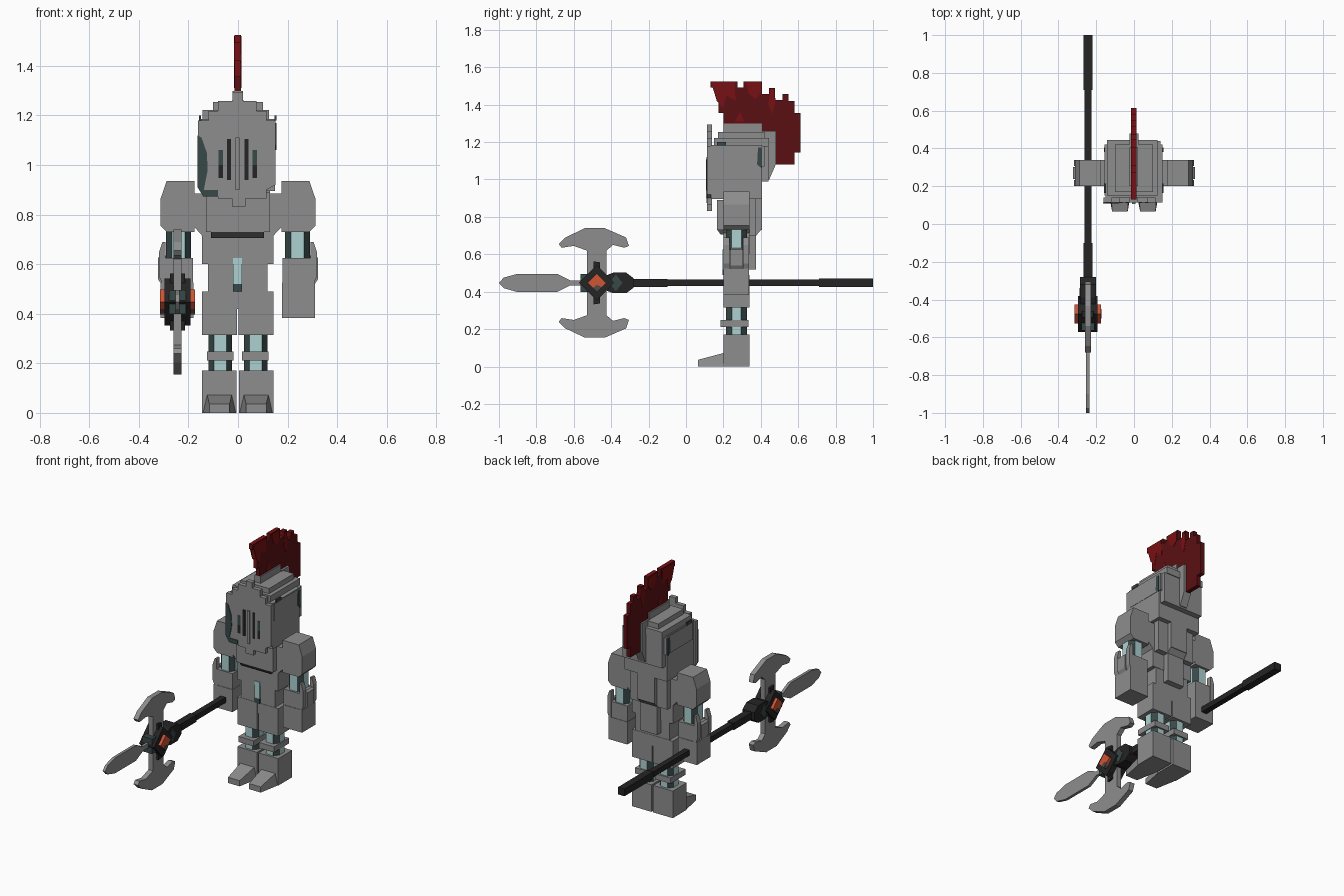
import bpy, bmesh, math
from mathutils import Vector


def mat(name, rgb):
    m = bpy.data.materials.new(name)
    m.diffuse_color = (*rgb, 1)
    return m


STEEL = mat("steel grey", (0.27, 0.27, 0.27))
SHADE = mat("dark grey", (0.07, 0.07, 0.07))
BLACK = mat("black", (0.018, 0.018, 0.018))
TEAL = mat("dark teal", (0.04, 0.065, 0.065))
ICE = mat("pale blue", (0.42, 0.64, 0.64))
ORANGE = mat("orange", (0.62, 0.09, 0.035))
RED = mat("bright red", (0.19, 0.005, 0.006))
MAROON = mat("dark red", (0.105, 0.005, 0.006))


def prism(name, pts, axis, lo, hi, *mats):
    """Extrude an outline along an axis: x uses (y,z), y uses (x,z), z uses (x,y)."""
    place = {"x": lambda a, b, t: (t, a, b), "y": lambda a, b, t: (a, t, b),
             "z": lambda a, b, t: (a, b, t)}[axis]
    bm = bmesh.new()
    face = bm.faces.new([bm.verts.new(place(a, b, lo)) for a, b in pts])
    ext = bmesh.ops.extrude_face_region(bm, geom=[face])
    moved = [v for v in ext["geom"] if isinstance(v, bmesh.types.BMVert)]
    bmesh.ops.translate(bm, verts=moved, vec=Vector(place(0, 0, hi - lo)))
    bmesh.ops.recalc_face_normals(bm, faces=bm.faces)
    me = bpy.data.meshes.new(name)
    bm.to_mesh(me)
    bm.free()
    for m in mats:
        me.materials.append(m)
    ob = bpy.data.objects.new(name, me)
    bpy.context.collection.objects.link(ob)
    return ob


def box(name, x, y, z, m=STEEL):
    return prism(name, [(x[0], y[0]), (x[1], y[0]), (x[1], y[1]), (x[0], y[1])], "z", *z, m)


def joint(name, cx, z, hx, hy, flat):
    """Eight-sided glowing joint: pale faces, dark corners."""
    pts = [(hx, -flat), (hx, flat), (flat, hy), (-flat, hy),
           (-hx, flat), (-hx, -flat), (-flat, -hy), (flat, -hy)]
    ob = prism(name, [(cx + a, 0.27 + b) for a, b in pts], "z", *z, ICE, TEAL)
    for p in ob.data.polygons:
        n = p.normal
        p.material_index = int(max(abs(n.x), abs(n.y), abs(n.z)) < 0.98)


def sx(s, a, b):
    return tuple(sorted((s * a - 0.001, s * b - 0.001)))


# Legs and arms, one pass per side
for s, side in ((1, "left"), (-1, "right")):
    def flip(pts):
        return [(s * a, b) for a, b in pts]

    box(side + "_boot", sx(s, 0.006, 0.144), (0.2, 0.34), (0, 0.172))
    toe = box(side + "_toe", sx(s, 0.008, 0.14), (0.065, 0.2), (0, 0.072))
    for v in toe.data.vertices:
        if v.co.y < 0.1:
            v.co.x = s * 0.074 + (v.co.x - s * 0.074) * 0.62
            v.co.z = min(v.co.z, 0.036)
        elif v.co.z > 0.05:
            v.co.x = s * 0.074 + (v.co.x - s * 0.074) * 0.75
    joint(side + "_shin", s * 0.072, (0.165, 0.32), 0.048, 0.055, 0.025)
    box(side + "_knee_plate", sx(s, 0.018, 0.125), (0.185, 0.335), (0.212, 0.248))
    box(side + "_thigh", sx(s, 0.004, 0.144), (0.2, 0.34), (0.315, 0.49))

    prism(side + "_shoulder", flip([(0.175, 0.73), (0.287, 0.73), (0.312, 0.755), (0.312, 0.865),
                                    (0.288, 0.935), (0.175, 0.935)]), "y", 0.2, 0.34, STEEL)
    joint(side + "_elbow", s * 0.24, (0.6, 0.74), 0.05, 0.055, 0.027)
    box(side + "_forearm", sx(s, 0.178, 0.312), (0.2, 0.338), (0.382, 0.525))
    box(side + "_wrist_guard", sx(s, 0.18, 0.295), (0.203, 0.335), (0.525, 0.625))
    prism(side + "_elbow_guard", flip([(0.29, 0.52), (0.31, 0.52), (0.323, 0.54), (0.323, 0.625),
                                       (0.31, 0.635), (0.29, 0.635)]), "y", 0.237, 0.303, STEEL)
    for y in (0.2, 0.306):
        prism(side + "_guard_post", flip([(0.292, 0.52), (0.305, 0.52), (0.318, 0.55),
                                          (0.318, 0.65), (0.305, 0.69), (0.292, 0.69)]),
              "y", y, y + 0.032, STEEL)

# Torso
box("waist", (-0.121, 0.119), (0.202, 0.338), (0.42, 0.605))
prism("chest", [(-0.145, 0.6), (0.143, 0.6), (0.143, 0.715), (0.176, 0.75), (0.176, 0.885),
                (-0.176, 0.885), (-0.176, 0.75), (-0.145, 0.715)], "y", 0.2, 0.34, STEEL)
prism("chest_plate", [(0.165, 0.73), (0.2, 0.73), (0.2, 0.89), (0.165, 0.89)], "x",
      -0.13, 0.13, STEEL)
prism("chest_plate_underside", [(0.168, 0.73), (0.2, 0.73), (0.2, 0.705), (0.185, 0.705)], "x",
      -0.108, 0.104, SHADE)
box("waist_light", (-0.021, 0.016), (0.195, 0.203), (0.52, 0.625), ICE)
box("waist_light_base", (-0.021, 0.016), (0.195, 0.203), (0.488, 0.52), TEAL)
box("back_plate", (-0.13, 0.13), (0.335, 0.375), (0.7, 0.93))
box("back_spine", (-0.06, 0.06), (0.335, 0.405), (0.73, 0.95))
prism("back_tail", [(0.335, 0.52), (0.375, 0.52), (0.375, 0.7), (0.405, 0.735), (0.335, 0.735)],
      "x", -0.06, 0.06, STEEL)
box("neck", (-0.11, 0.11), (0.2, 0.36), (0.87, 0.94))

# Helmet
box("helmet", (-0.15, 0.15), (0.135, 0.405), (0.895, 1.185))
box("helmet_back", (-0.14, 0.14), (0.4, 0.44), (0.99, 1.18))
box("helmet_band", (-0.155, 0.152), (0.15, 0.42), (1.07, 1.18))
box("helmet_cap", (-0.143, 0.125), (0.15, 0.445), (1.18, 1.222))
box("helmet_crown", (-0.1, 0.1), (0.17, 0.42), (1.222, 1.255))
box("helmet_ridge", (-0.023, 0.02), (0.2, 0.405), (1.22, 1.298))
prism("helmet_back_ridge", [(0.4, 1.26), (0.48, 1.26), (0.48, 1.08), (0.445, 1.0), (0.4, 1.0)],
      "x", -0.025, 0.025, STEEL)
for s in (1, -1):
    x = sx(s, 0.148, 0.157)
    prism("side_mark", [(0.38, 1.08), (0.405, 1.06), (0.405, 1.17), (0.385, 1.17)], "x", *x, TEAL)
    box("temple_mark", x, (0.165, 0.215), (1.18, 1.2), TEAL)

# Stepped face mask
prism("face_mask", [(-0.025, 0.832), (0.03, 0.832), (0.03, 0.865), (0.115, 0.865), (0.115, 0.9),
                    (0.152, 0.92), (0.152, 1.18), (0.115, 1.18), (0.115, 1.218), (0.075, 1.218),
                    (0.075, 1.258), (0.02, 1.258), (0.02, 1.293), (-0.023, 1.293),
                    (-0.023, 1.258), (-0.08, 1.258), (-0.08, 1.218), (-0.12, 1.218),
                    (-0.12, 1.18), (-0.162, 1.18), (-0.162, 0.91), (-0.14, 0.875),
                    (-0.08, 0.875), (-0.08, 0.865), (-0.025, 0.865)],
      "y", 0.113, 0.14, STEEL)
prism("mask_break", [(-0.163, 1.12), (-0.147, 1.11), (-0.126, 1.05), (-0.122, 0.98),
                     (-0.138, 0.9), (-0.08, 0.9), (-0.08, 0.873), (-0.14, 0.873),
                     (-0.163, 0.91)], "y", 0.109, 0.114, TEAL)
for s in (1, -1):
    box("inner_slit", sx(s, 0.027, 0.043), (0.11, 0.114), (0.94, 1.105), BLACK)
    box("outer_slit", sx(s, 0.06, 0.078), (0.11, 0.114), (1.0, 1.06), TEAL)
    box("outer_slit_base", sx(s, 0.06, 0.078), (0.11, 0.114), (0.948, 1.0), BLACK)
box("nose_strip", (-0.01, 0.007), (0.106, 0.114), (0.9, 1.11))

# Plume with ragged outline; tips are brighter
plume = prism("plume", [(0.13, 1.525), (0.13, 1.492), (0.163, 1.492), (0.163, 1.42),
                        (0.175, 1.42), (0.175, 1.355), (0.2, 1.355), (0.2, 1.27), (0.4, 1.27),
                        (0.4, 1.24), (0.475, 1.24), (0.475, 1.08), (0.58, 1.08), (0.58, 1.145),
                        (0.613, 1.145), (0.613, 1.355), (0.58, 1.355), (0.58, 1.42),
                        (0.548, 1.42), (0.548, 1.457), (0.515, 1.457), (0.515, 1.425),
                        (0.475, 1.425), (0.475, 1.49), (0.445, 1.49), (0.445, 1.457),
                        (0.405, 1.457), (0.405, 1.525), (0.307, 1.525), (0.307, 1.492),
                        (0.275, 1.492), (0.275, 1.525)], "x", -0.015, 0.012, MAROON, RED)
for p in plume.data.polygons:
    if p.normal.z > 0.5 or (p.normal.y < -0.5 and p.center.z > 1.35):
        p.material_index = 1
for x in ((-0.017, -0.014), (0.011, 0.014)):
    for pts in ([(0.14, 1.5), (0.165, 1.42), (0.2, 1.38), (0.215, 1.45), (0.265, 1.42),
                 (0.26, 1.52), (0.14, 1.52)],
                [(0.32, 1.52), (0.335, 1.46), (0.37, 1.43), (0.4, 1.46), (0.4, 1.52)],
                [(0.26, 1.31), (0.31, 1.31), (0.29, 1.36)],
                [(0.44, 1.4), (0.46, 1.35), (0.48, 1.42), (0.47, 1.48), (0.45, 1.48)]):
        prism("plume_streak", pts, "x", *x, RED)

# Polearm
WX, WZ = -0.244, 0.447


def weapon(name, pts, half, *mats):
    return prism(name, [(y, WZ + z) for y, z in pts], "x", WX - half, WX + half, *mats)


def bar(name, y0, y1, h, half, m=BLACK):
    return weapon(name, [(y0, -h), (y1, -h), (y1, h), (y0, h)], half, m)


def diamond(r):
    return [(-0.477 - r, 0), (-0.477, -r), (-0.477 + r, 0), (-0.477, r)]


bar("shaft", -0.3, 0.72, 0.017, 0.018)
bar("shaft_grip", 0.71, 1.0, 0.023, 0.023)
bar("shaft_collar", -0.29, -0.1, 0.022, 0.023)
weapon("hub_collar", [(-0.44, -0.035), (-0.39, -0.055), (-0.32, -0.055), (-0.28, -0.025),
                      (-0.28, 0.025), (-0.32, 0.055), (-0.39, 0.055), (-0.44, 0.035)],
       0.042, BLACK)
weapon("hub_collar_inlay", [(-0.41, 0), (-0.375, -0.045), (-0.34, 0), (-0.375, 0.045)],
       0.044, TEAL)
bar("hub_socket", -0.565, -0.48, 0.048, 0.035, TEAL)
weapon("hub_diamond", diamond(0.095), 0.052, BLACK)
weapon("hub_jewel", diamond(0.05), 0.07, ORANGE)
weapon("jewel_chip", [(-0.5, -0.027), (-0.477, -0.05), (-0.45, -0.023), (-0.475, -0.01)],
       0.0715, SHADE)
for s in (1, -1):
    weapon("hub_spike", [(-0.495, s * 0.06), (-0.46, s * 0.06), (-0.46, s * 0.11),
                         (-0.495, s * 0.115)], 0.03, BLACK)
    blade = [(-0.68, 0.208), (-0.645, 0.243), (-0.54, 0.293), (-0.435, 0.293), (-0.32, 0.243),
             (-0.305, 0.198), (-0.33, 0.188), (-0.39, 0.203), (-0.425, 0.173), (-0.425, 0.04),
             (-0.53, 0.04), (-0.53, 0.173), (-0.6, 0.198), (-0.665, 0.188)]
    weapon("axe_blade", [(y, s * z) for y, z in blade], 0.016, STEEL)
weapon("spear_tip", [(-1, 0), (-0.975, 0.028), (-0.9, 0.049), (-0.69, 0.049), (-0.62, 0.014),
                     (-0.54, 0.014), (-0.54, -0.014), (-0.62, -0.014), (-0.69, -0.049),
                     (-0.9, -0.049), (-0.975, -0.028)], 0.009, STEEL)
